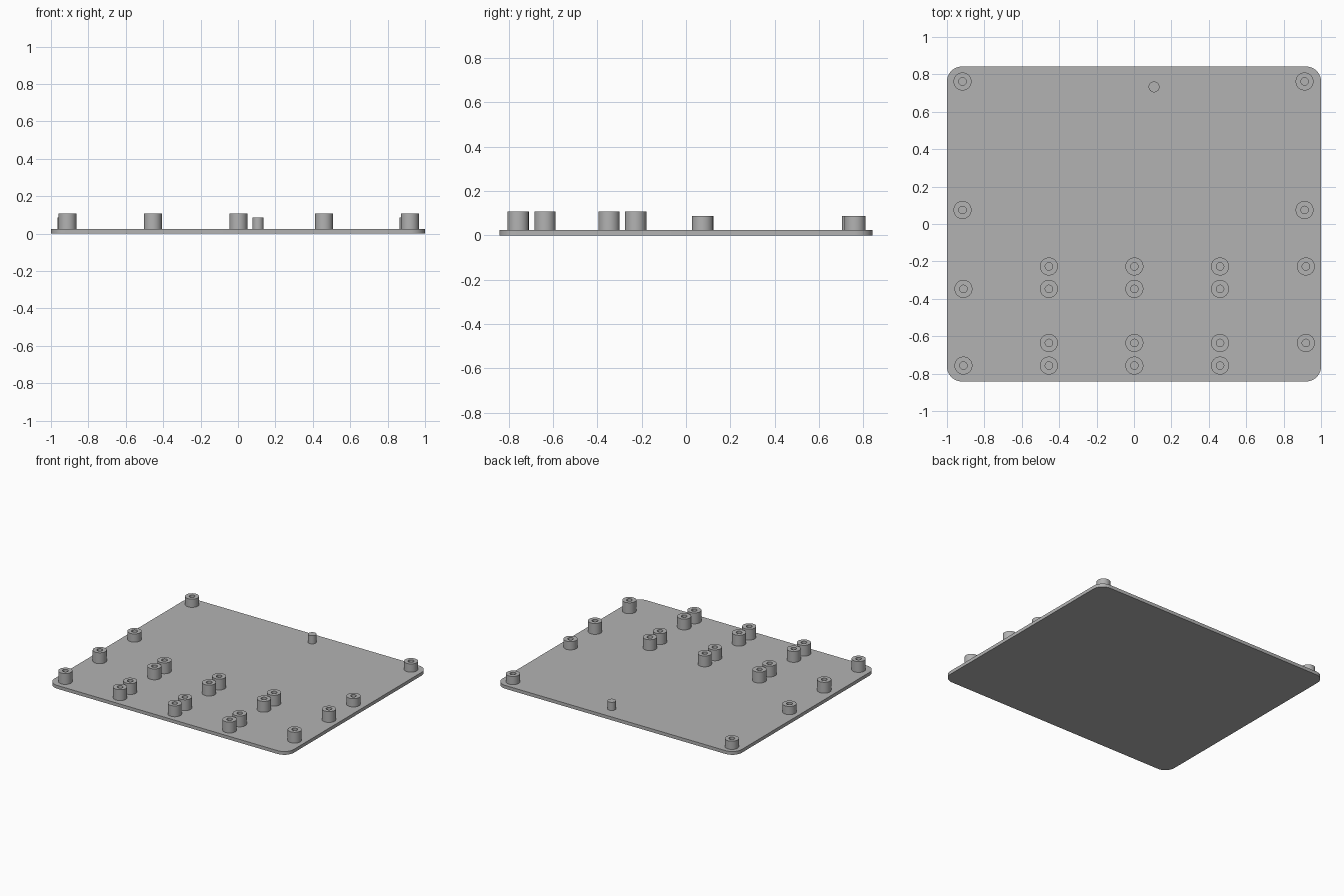
import bpy, bmesh, math

cube = bpy.data.objects.get("Cube")
if cube:
    bpy.data.objects.remove(cube, do_unlink=True)

PLATE_TOP = 0.025
TALL, SHORT = 0.107, 0.087
POST_R, HOLE_R, PIN_R = 0.048, 0.02, 0.029

grey = bpy.data.materials.new("plain grey")
grey.use_nodes = True
colour = (0.45, 0.45, 0.45, 1)
grey.diffuse_color = colour
grey.node_tree.nodes["Principled BSDF"].inputs["Base Color"].default_value = colour


def finish(bm, name, location=(0, 0, 0)):
    bmesh.ops.recalc_face_normals(bm, faces=bm.faces)
    mesh = bpy.data.meshes.new(name)
    bm.to_mesh(mesh)
    bm.free()
    mesh.materials.append(grey)
    obj = bpy.data.objects.new(name, mesh)
    obj.location = location
    bpy.context.collection.objects.link(obj)
    bpy.ops.object.select_all(action='DESELECT')
    obj.select_set(True)
    bpy.context.view_layer.objects.active = obj
    bpy.ops.object.shade_smooth_by_angle(angle=math.radians(30))
    return obj


def lathe(name, profile, x, y, sides=40):
    """Revolve (radius, height) points about the vertical axis."""
    bm = bmesh.new()
    verts = [bm.verts.new((r, 0, z)) for r, z in profile]
    edges = [bm.edges.new(pair) for pair in zip(verts, verts[1:])]
    bmesh.ops.spin(bm, geom=verts + edges, cent=(0, 0, 0), axis=(0, 0, 1),
                   angle=math.tau, steps=sides, use_merge=True)
    bmesh.ops.remove_doubles(bm, verts=bm.verts, dist=1e-5)
    return finish(bm, name, (x, y, PLATE_TOP))


def standoff(name, x, y, top):
    h = top - PLATE_TOP
    lathe(name, [(POST_R, 0), (POST_R, h), (HOLE_R, h), (HOLE_R, 0), (0, 0)], x, y)


# Base plate with rounded corners
half_x, half_y, radius, steps = 1.0, 0.842, 0.08, 10
bm = bmesh.new()
outline = []
for corner, (sx, sy) in enumerate([(1, 1), (-1, 1), (-1, -1), (1, -1)]):
    for i in range(steps + 1):
        a = (corner + i / steps) * math.pi / 2
        outline.append(bm.verts.new((sx * (half_x - radius) + radius * math.cos(a),
                                     sy * (half_y - radius) + radius * math.sin(a), 0)))
base = bm.faces.new(outline)
top = bmesh.ops.extrude_face_region(bm, geom=[base], use_keep_orig=True)
bmesh.ops.translate(bm, vec=(0, 0, PLATE_TOP),
                    verts=[v for v in top["geom"] if isinstance(v, bmesh.types.BMVert)])
finish(bm, "base_plate")

# Short standoffs at the back and sides
for x, side in ((-0.917, "right"), (0.912, "left")):
    for y, row in ((0.762, "back"), (0.075, "middle")):
        standoff(f"short_standoff_{row}_{side}", x, y, SHORT)

# Paired tall standoffs in the front half
left_rows, right_rows = (-0.227, -0.636), (-0.347, -0.757)
columns = [(-0.912, right_rows), (0.919, left_rows)]
columns += [(x, left_rows + right_rows) for x in (-0.455, 0.002, 0.46)]
for c, (x, rows) in enumerate(columns):
    for r, y in enumerate(rows):
        standoff(f"tall_standoff_{c + 1}_{r + 1}", x, y, TALL)

# Solid locating pin near the back edge
pin_h = SHORT - PLATE_TOP
lathe("locating_pin", [(0, 0), (PIN_R, 0), (PIN_R, pin_h), (0, pin_h)], 0.107, 0.733)
